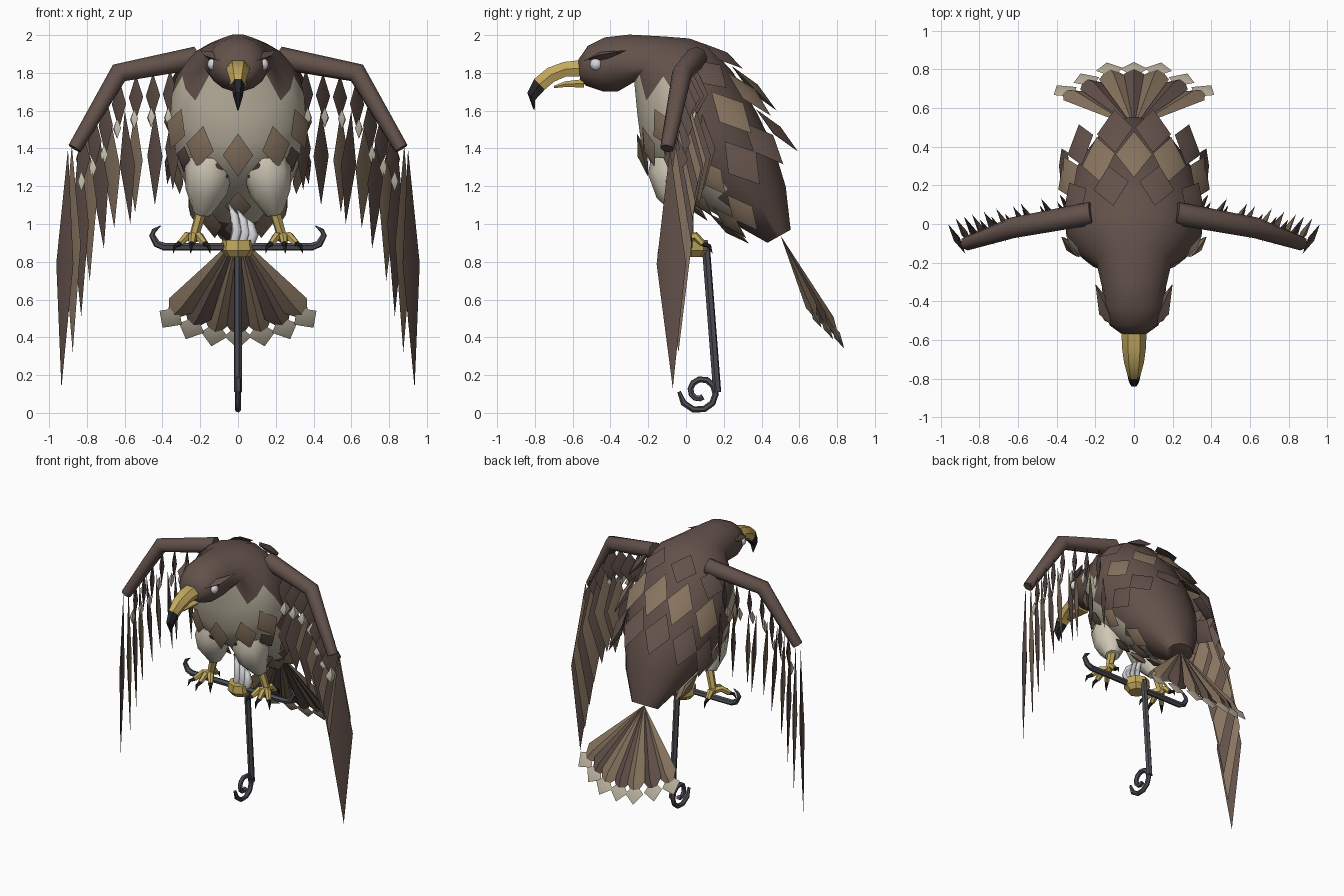
import bpy, bmesh, math
from mathutils import Vector as V

if "Cube" in bpy.data.objects:
    bpy.data.objects.remove(bpy.data.objects["Cube"])

COLOURS = {
    "dark_brown": (0.125, 0.083, 0.070), "tan_brown": (0.245, 0.175, 0.115),
    "cream": (0.50, 0.45, 0.35), "gold": (0.55, 0.40, 0.11),
    "black": (0.018, 0.018, 0.022), "iron": (0.075, 0.075, 0.090),
    "pale_grey": (0.68, 0.68, 0.70), "pale_cream": (0.62, 0.57, 0.46),
}
NAMES = list(COLOURS)
DARK, TAN, CREAM, GOLD, BLACK, IRON, PALE, PALE_CREAM = range(8)
MATS = []
for n, c in COLOURS.items():
    m = bpy.data.materials.new(n)
    m.diffuse_color = (*c, 1)
    m.use_nodes = True
    m.node_tree.nodes["Principled BSDF"].inputs["Base Color"].default_value = m.diffuse_color
    MATS.append(m)


def finish(name, bm, angle=40):
    bmesh.ops.recalc_face_normals(bm, faces=bm.faces)
    me = bpy.data.meshes.new(name)
    bm.to_mesh(me)
    bm.free()
    for m in MATS:
        me.materials.append(m)
    ob = bpy.data.objects.new(name, me)
    bpy.context.collection.objects.link(ob)
    bpy.ops.object.select_all(action='DESELECT')
    ob.select_set(True)
    bpy.context.view_layer.objects.active = ob
    bpy.ops.object.shade_smooth_by_angle(angle=math.radians(angle))
    return ob


def loft(bm, rings, mat):
    """Skin closed rings; mat is an index or a rule (ring, segment)."""
    vs = [[bm.verts.new(p) for p in r] for r in rings]
    n = len(vs[0])
    pick = mat if callable(mat) else (lambda i, j: mat)
    for i in range(len(vs) - 1):
        for j in range(n):
            k = (j + 1) % n
            f = bm.faces.new((vs[i][j], vs[i][k], vs[i + 1][k], vs[i + 1][j]))
            f.material_index = pick(i, j)
    for i, r in ((0, vs[0]), (len(vs) - 2, vs[-1])):
        bm.faces.new(r).material_index = pick(i, 0)


def tube(bm, pts, radii, mat, sides=6):
    pts = [V(p) for p in pts]
    rings = []
    ref = None
    for i, p in enumerate(pts):
        d = (pts[min(i + 1, len(pts) - 1)] - pts[max(i - 1, 0)]).normalized()
        if ref is None:
            ref = d.orthogonal().normalized()
        u = (ref - d * ref.dot(d)).normalized()
        ref = u
        w = d.cross(u)
        r = radii[i] if isinstance(radii, (list, tuple)) else radii
        rings.append([p + (u * math.cos(a) + w * math.sin(a)) * r
                      for a in (2 * math.pi * j / sides for j in range(sides))])
    loft(bm, rings, mat)


def feather(bm, base, tip, side, width, mat, frac=0.5, thick=0.02):
    """Kite-shaped feather with a raised centre on both faces."""
    base, tip = V(base), V(tip)
    d = tip - base
    s = V(side)
    s = (s - d * s.dot(d) / d.length_squared).normalized()
    n = d.cross(s).normalized()
    mid = base + d * frac
    rim = [bm.verts.new(p) for p in (base, mid + s * width / 2, tip, mid - s * width / 2)]
    for sign in (1, -1):
        c = bm.verts.new(mid + n * sign * thick / 2)
        for j in range(4):
            bm.faces.new((rim[j], rim[(j + 1) % 4], c)).material_index = mat


# Body: (top y, top z, bottom y, bottom z, half width) from face to rump
BODY = [(-.57, 1.87, -.56, 1.76, .07), (-.52, 1.945, -.53, 1.73, .125),
        (-.43, 1.99, -.44, 1.70, .16), (-.30, 2.005, -.36, 1.70, .165),
        (-.12, 1.995, -.275, 1.75, .195), (.02, 1.985, -.26, 1.58, .295),
        (.12, 1.95, -.24, 1.42, .35), (.25, 1.81, -.17, 1.28, .36),
        (.38, 1.59, -.02, 1.18, .34), (.47, 1.40, .10, 1.08, .285),
        (.53, 1.20, .25, 1.0, .21), (.555, .97, .43, .90, .10)]


def surf(t, deg):
    """Point on the body: ring t, angle from the spine line."""
    i = max(0, min(int(t), len(BODY) - 2))
    f = t - i
    ty, tz, by, bz, w = (a + (b - a) * f for a, b in zip(BODY[i], BODY[i + 1]))
    c, s = math.cos(math.radians(deg)), math.sin(math.radians(deg))
    return V((s * w, (ty + by) / 2 + c * (ty - by) / 2, (tz + bz) / 2 + c * (tz - bz) / 2))


SEG = 18


def body_colour(i, j):
    limit = {4: -.6, 5: -.1, 6: -.1, 7: -.3, 8: -.45, 9: -.6}.get(i, -2)
    return CREAM if math.cos((j + 1) * 2 * math.pi / SEG) < limit else DARK


bm = bmesh.new()
loft(bm, [[surf(i, 360 * (j + .5) / SEG) for j in range(SEG)] for i in range(len(BODY))],
     body_colour)
finish("body", bm, 60)

# Feathers lifted off the body: (ring, angles, ring span, width, lift, colour)
bm = bmesh.new()
for t, angles, dt, w, lift, mat in [
        (5.75, (18, 52), 1.35, .19, .07, DARK), (6.85, (0, 28, 60), 1.35, .19, .095, TAN),
        (7.9, (16, 50, 80), 1.4, .19, .125, DARK),
        (7.7, (112,), 1.3, .14, .05, TAN), (9.1, (115, 145), 1.3, .14, .06, TAN),
        (5.6, (180, 147, 118), 1.5, .16, .05, TAN), (6.7, (163, 130), 1.0, .12, .03, DARK),
        (8.0, (180, 150), 1.3, .14, .05, TAN), (9.2, (180,), 1.4, .15, .05, TAN)]:
    for a in angles:
        for s in ((1, -1) if a % 180 else (1,)):
            p, q = surf(t, s * a), surf(t + dt, s * a)
            across = surf(t + dt / 2, s * a + 5) - surf(t + dt / 2, s * a - 5)
            n = (q - p).cross(across).normalized()
            if n.dot(p - (surf(t, 0) + surf(t, 180)) / 2) < 0:
                n = -n
            feather(bm, p + n * .012, q + n * lift, across, w, mat, .5, .055)
finish("body_feathers", bm, 50)

# Beak: (y, z, half width, half height)
bm = bmesh.new()


def beak(rows, mat):
    loft(bm, [[(w * x, y + h * z * lean, zc + h * z) for x, z in
               ((-.5, 1), (.5, 1), (1, 0), (.75, -1), (-.75, -1), (-1, 0))]
              for y, zc, w, h, lean in rows], mat)


beak([(-.55, 1.825, .065, .043, 0), (-.64, 1.82, .062, .038, -.2), (-.715, 1.79, .052, .036, -.5),
      (-.775, 1.74, .036, .028, -1), (-.82, 1.675, .025, .02, -1), (-.805, 1.605, .004, .004, -1)],
     lambda i, j: BLACK if i > 2 else GOLD)
beak([(-.54, 1.745, .05, .022, 0), (-.64, 1.74, .035, .015, 0), (-.70, 1.725, .012, .006, 0)], GOLD)
finish("beak", bm, 25)

# Eyes and brows
bm = bmesh.new()
for s in (1, -1):
    ret = bmesh.ops.create_uvsphere(bm, u_segments=10, v_segments=6, radius=.034)
    bmesh.ops.translate(bm, verts=ret["verts"], vec=(s * .13, -.475, 1.845))
for f in bm.faces:
    f.material_index = PALE
finish("eyes", bm, 60)
bm = bmesh.new()
for s in (1, -1):
    feather(bm, (s * .10, -.54, 1.865), (s * .20, -.31, 1.92), (s, .2, .25), .09, DARK, .4, .05)
finish("brows", bm)

# Wings: arm, coverts with pale tips, long flight feathers
ARM = [V((.22, .055, 1.88)), V((.63, -.02, 1.80)), V((.865, -.10, 1.40))]
FLIGHT = [(.90, 1.40, .935, .13), (.88, 1.42, .875, .32), (.84, 1.46, .83, .51),
          (.80, 1.50, .785, .70), (.75, 1.54, .71, .87), (.68, 1.58, .655, .98),
          (.60, 1.60, .57, 1.0), (.545, 1.60, .545, 1.06), (.44, 1.60, .44, 1.10),
          (.345, 1.60, .345, 1.18)]
COVERT = [(.36, 1.82, 1.56), (.45, 1.80, 1.56), (.54, 1.79, 1.55), (.63, 1.77, 1.50),
          (.70, 1.68, 1.36), (.76, 1.58, 1.29), (.82, 1.47, 1.22)]
for s, label in ((1, "left"), (-1, "right")):
    bm = bmesh.new()
    tube(bm, [(s * p.x, p.y, p.z) for p in ARM], [.06, .054, .037], DARK, 8)
    finish("wing_arm_" + label, bm, 50)
    bm = bmesh.new()
    side = (s * .5, .86, 0)
    for i, (x, z, tx, tz) in enumerate(FLIGHT):
        y = .10 - .25 * (x - .3) - (.035 if i == 0 else .01)
        feather(bm, (s * x, y, z), (s * tx, y + .015, tz), side,
                .18 if i < 6 else .16, DARK if i % 2 == 0 or i > 7 else TAN, .48, .035)
    finish("flight_feathers_" + label, bm)
    bm = bmesh.new()
    for x, z, tz in COVERT:
        y = .07 - .23 * (x - .3)
        feather(bm, (s * x, y, z), (s * x, y - .01, tz), side, .15, DARK, .5, .035)
        feather(bm, (s * (x + .01), y - .02, tz + .06), (s * (x + .01), y - .03, tz - .05),
                side, .085, PALE_CREAM, .5, .04)
    finish("coverts_" + label, bm)

# Tail fan with pale tips
bm = bmesh.new()
O = V((0, .50, .94))
for i in range(-3, 4):
    a = i * math.radians(11.8)
    d = V((math.sin(a), .49 * math.cos(a), -.87 * math.cos(a)))
    side = V((math.cos(a), -.49 * math.sin(a), .87 * math.sin(a)))
    lift = V((0, -.07 * (i / 3) ** 2 + .012 * (i % 2), 0))
    feather(bm, O, O + d * .64 + lift, side, .15, TAN if i % 2 else DARK, .82, .06)
    feather(bm, O + d * .54 + lift, O + d * .69 + lift, side, .145, CREAM, .5, .035)
finish("tail", bm)

# Legs: feathered thighs, shins, toes and claws
for s, label in ((1, "left"), (-1, "right")):
    bm = bmesh.new()
    tube(bm, [(s * .15, -.07, 1.34), (s * .155, -.075, 1.28), (s * .17, -.05, 1.17),
              (s * .19, -.005, 1.06)], [.115, .128, .11, .05], PALE_CREAM, 8)
    finish("thigh_" + label, bm, 60)
    bm = bmesh.new()
    foot = V((s * .235, .01, .925))
    tube(bm, [(s * .185, -.01, 1.10), foot], [.03, .026], GOLD)
    for dx, dy in ((.075, -.085), (.01, -.11), (-.06, -.09), (.01, .08)):
        end = foot + V((s * dx, dy, -.03))
        knee = foot + V((s * dx * .5, dy * .5, .01))
        tube(bm, [foot, knee, end], [.026, .024, .018], GOLD)
        out = V((s * dx, dy, 0)).normalized()
        tube(bm, [end, end + out * .035 + V((0, 0, -.012)), end + out * .05 + V((0, 0, -.05))],
             [.015, .011, .001], BLACK, 5)
    finish("foot_" + label, bm)

# Perch: crossbar with curled ends, pole and scroll
bm = bmesh.new()
BAR = .015
tube(bm, [(-.40, BAR, .88), (.40, BAR, .88)], .021, IRON)
for s in (1, -1):
    tube(bm, [(s * .39, BAR, .88), (s * .43, BAR, .895), (s * .455, BAR, .94),
              (s * .445, BAR, .965), (s * .41, BAR, .99)], [.021, .02, .016, .012, .003], IRON)
tube(bm, [(0, .105, .885), (0, .165, .11)], .022, IRON)
tube(bm, [(0, .02, .87), (0, .11, .87)], .02, IRON)
steps = 14
spiral = []
for i in range(steps + 1):
    a = math.radians(180 + 480 * i / steps)
    r = .112 - .082 * i / steps
    spiral.append((0, .075 + r * math.cos(a), .112 + r * math.sin(a)))
tube(bm, spiral, [.010] + [.017] * steps, IRON)
finish("perch", bm)

# Gold boss with three curved pale plumes
bm = bmesh.new()
tube(bm, [(0, .03, .825), (0, .03, .86), (0, .03, .915)], [.06, .09, .085], GOLD, 8)
finish("boss", bm, 25)
bm = bmesh.new()
for x, h in ((-.035, .22), (.01, .19), (.05, .15)):
    tube(bm, [(x + .01, .02, .89), (x + .03, .01, .89 + h * .35), (x + .015, .02, .89 + h * .7),
              (x - .015, .03, .89 + h)], [.026, .03, .022, .002], PALE)
finish("plumes", bm, 60)
